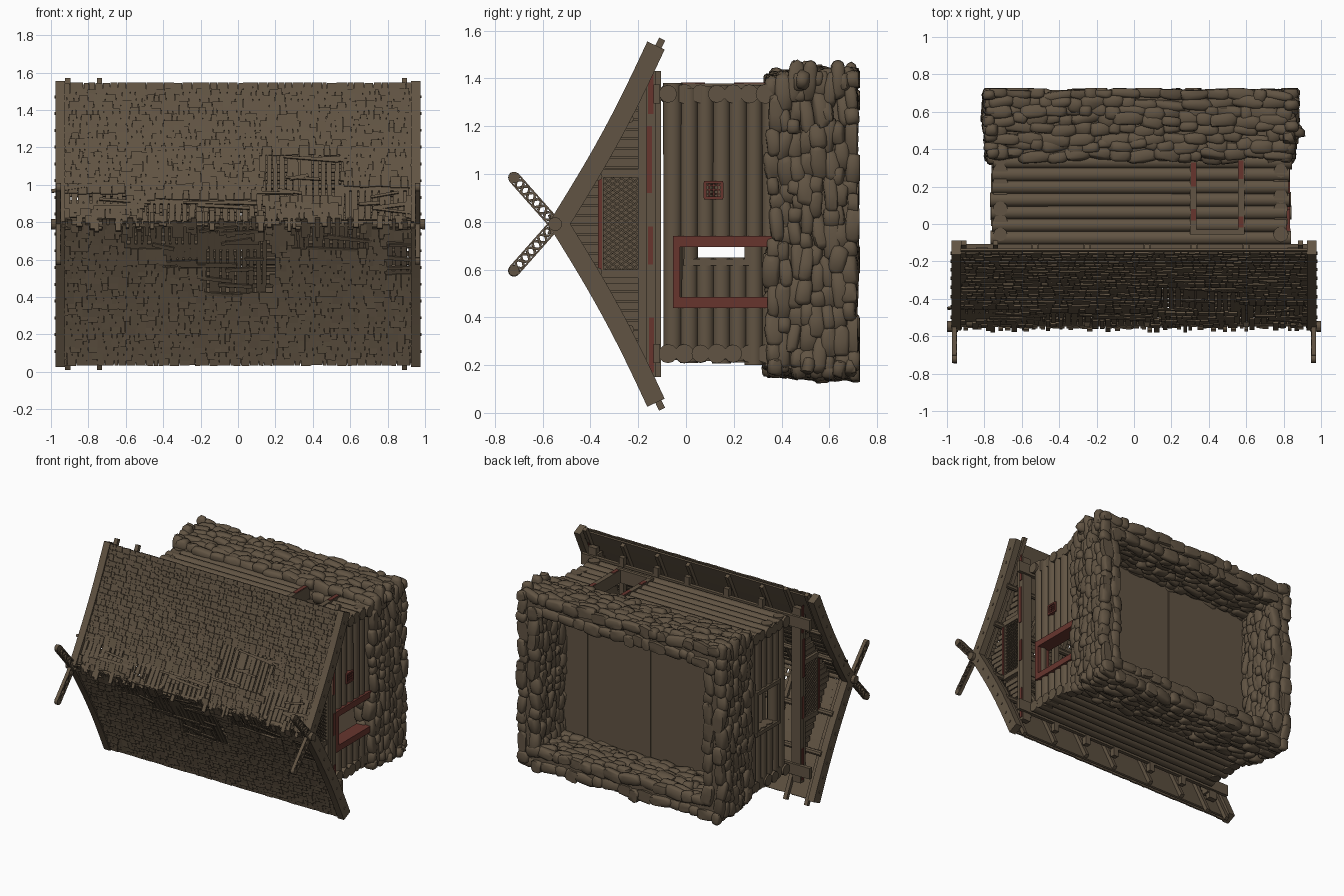
import bpy, bmesh, math, random
from mathutils import Vector as V, Matrix

if "Cube" in bpy.data.objects:
    bpy.data.objects.remove(bpy.data.objects["Cube"])
random.seed(4)
R = random.uniform
CZ, CX = 0.79, 0.035          # house centre line (the house lies on its side, roof towards -y)

def material(name, col):
    m = bpy.data.materials.new(name)
    m.diffuse_color = (*col, 1)
    m.use_nodes = True
    m.node_tree.nodes["Principled BSDF"].inputs["Base Color"].default_value = m.diffuse_color
    return m
BROWN = material("weathered_brown", (0.120, 0.088, 0.056))
RED = material("faded_red", (0.135, 0.036, 0.027))

def finish(bm, name, mat=BROWN, smooth=None):
    me = bpy.data.meshes.new(name)
    bm.to_mesh(me); bm.free()
    me.materials.append(mat)
    ob = bpy.data.objects.new(name, me)
    bpy.context.collection.objects.link(ob)
    if smooth:
        bpy.context.view_layer.objects.active = ob
        ob.select_set(True)
        bpy.ops.object.shade_smooth_by_angle(angle=math.radians(smooth))
        ob.select_set(False)

def box(bm, x0, x1, y0, y1, z0, z1):
    m = Matrix.Translation(((x0+x1)/2, (y0+y1)/2, (z0+z1)/2)) @ Matrix.Diagonal((x1-x0, y1-y0, z1-z0, 1))
    bmesh.ops.create_cube(bm, size=1, matrix=m)

def frame(p, q, n):
    d = (q-p).normalized(); s = d.cross(n).normalized(); n = s.cross(d)
    return Matrix((s, n, d)).transposed().to_4x4()

def beam(bm, p, q, w, h, n=V((1, 0, 0))):
    # bar from p to q, h thick along n and w across
    p, q = V(p), V(q)
    m = Matrix.Translation((p+q)/2) @ frame(p, q, V(n)) @ Matrix.Diagonal((w, h, (q-p).length, 1))
    bmesh.ops.create_cube(bm, size=1, matrix=m)

def log(bm, p, q, r, seg=12):
    p, q = V(p), V(q)
    n = V((0, 1, 0)) if abs((q-p).normalized().y) < 0.9 else V((1, 0, 0))
    m = Matrix.Translation((p+q)/2) @ frame(p, q, n)
    bmesh.ops.create_cone(bm, cap_ends=True, segments=seg, radius1=r*R(.93, 1.06), radius2=r*R(.93, 1.06),
                          depth=(q-p).length, matrix=m)

# ---- stone foundation: ring of lumpy stones around a solid core
bm = bmesh.new()
X0, X1, Z0, Z1 = CX-.80, CX+.80, CZ-.605, CZ+.605
T = .07
for a in ((X0, X1, Z0, Z0+T), (X0, X1, Z1-T, Z1), (X0, X0+T, Z0, Z1), (X1-T, X1, Z0, Z1)):
    box(bm, a[0], a[1], .37, .70, a[2], a[3])
finish(bm, "foundation_core")
bm = bmesh.new()
def stone(c, size):
    new = bmesh.ops.create_icosphere(bm, subdivisions=2, radius=1)["verts"]
    rot = Matrix.Rotation(R(-.2, .2), 3, 'Y') @ Matrix.Rotation(R(-.2, .2), 3, 'X') @ Matrix.Rotation(R(-.2, .2), 3, 'Z')
    for v in new:
        k = V([math.copysign(abs(a)**.55, a)*R(.88, 1.06)*s for a, s in zip(v.co, size)])
        v.co = c + rot @ k
        v.co.y = min(v.co.y, .722 + .006*math.sin(40*c.x+30*c.z))
rows = 8
for i in range(rows):
    y = .37 + i*.37/rows
    flare = .02*min(1, (y-.35)/.2)
    for inner in (0, 1):
        hx = .81-.07*inner + (0 if inner else flare) - .028
        hz = .615-.07*inner + (0 if inner else flare) - .028
        for axis, half, off in ((0, hx, hz), (2, hz, hx)):
            for sgn in (-1, 1):
                a = -half
                while a < half:
                    l = R(.05, .15)
                    c = V((CX, y+R(-.014, .014), CZ))
                    c[axis] += min(a+l/2, half)
                    c[2-axis] += sgn*(off+R(-.012, .01))
                    size = [0, R(.026, .042), 0]
                    size[axis] = l*.64; size[2-axis] = R(.034, .046)
                    stone(c, size)
                    a += l
finish(bm, "foundation_stones", smooth=50)

# ---- floor of three wide panels
bm = bmesh.new()
for a, b in ((-.73, .013), (.018, .528), (.533, .80)):
    box(bm, a, b, .36, .385, CZ-.57, CZ+.57)
finish(bm, "floor")

# ---- log walls with openings (start, end, ymin, ymax)
def wall(name, axis, pos, lo, hi, y0, openings):
    bm = bmesh.new()
    for i in range(7):
        y = y0 + i*.068
        parts = [(lo+R(-.015, .015), hi+R(-.015, .015))]
        for a, b, ya, yb in openings:
            if ya < y < yb:
                parts = [(parts[0][0], a), (b, parts[0][1])]
        for a, b in parts:
            p, q = V((pos, y, pos)), V((pos, y, pos))
            p[axis], q[axis] = a, b
            log(bm, p, q, .039)
    finish(bm, name, smooth=50)
XL, XR, ZB, ZT = -.715, .785, .248, 1.335
wall("log_wall_low", 0, ZB, -.76, .83, -.075, [])
wall("log_wall_high", 0, ZT, -.76, .83, -.075, [(.33, .56, -.03, .4)])
wall("log_wall_left", 2, XL, .215, 1.368, -.055, [(.65, .92, .02, .24)])
wall("log_wall_right", 2, XR, .215, 1.368, -.055, [(.47, .71, -.03, .4)])

# ---- door and window frames
bm = bmesh.new()
for a, b in ((.44, .485), (.695, .74)):
    box(bm, XR-.05, XR+.05, -.055, .36, a, b)
box(bm, XR-.05, XR+.052, -.055, -.025, .44, .74)
for z in (.9, .965):
    box(bm, XR, XR+.05, .075, .155, z-.006, z+.006)
for y in (.08, .15):
    box(bm, XR, XR+.05, y-.006, y+.006, .9, .965)
for i in range(3):
    box(bm, XR, XR+.042, .095+i*.018, .101+i*.018, .9, .965)
    box(bm, XR, XR+.044, .08, .15, .913+i*.018, .919+i*.018)
finish(bm, "end_door_and_vent_frames", RED)
bm = bmesh.new()
for a, b in ((.30, .335), (.555, .59)):
    box(bm, a, b, -.05, .36, ZT-.05, ZT+.044)
box(bm, .30, .59, -.055, -.03, ZT-.05, ZT+.046)
for z in (.63, .93):
    box(bm, XL-.05, XL+.04, -.01, .27, z-.013, z+.013)
for y in (.003, .257):
    box(bm, XL-.05, XL+.04, y-.012, y+.012, .62, .94)
finish(bm, "side_door_and_window_frames")
bm = bmesh.new()
for x, a, b in ((.318, .2, .33), (.572, .24, .34), (.572, -.02, .04), (.318, .02, .08)):
    box(bm, x-.014, x+.014, a, b, ZT+.042, ZT+.048)
finish(bm, "side_door_paint", RED)

# ---- roof surface: t from 0 at the ridge to 1 at the eave, s is the side
def P(x, t, s):
    return V((x, -.545+.405*(t+.045*math.sin(math.pi*t)), CZ+s*.745*t))
def N(t, s):
    d = P(0, t+.01, s)-P(0, t-.01, s)
    return V((0, -abs(d.z), s*d.y)).normalized()
HOLES = {1: ((.13, .55, .16, .52), (.55, .9, .05, .26), (-.5, .13, .04, .16), (-.95, -.6, .1, .24)),
         -1: ((-.18, .18, .08, .52), (-.38, -.18, .2, .33), (-.6, .1, 0, .16), (.3, .7, .03, .2), (.78, .93, .1, .34))}
def damaged(x, t, s):
    return any(a < x < b and c < t < d for a, b, c, d in HOLES[s]) or t < R(0, .07)

bm = bmesh.new()
for s in (1, -1):
    for i in range(22):
        t0 = i/22
        x = -.945
        while x < .93:
            w = min(R(.022, .06), .945-x)
            ta, tb = t0-.012+R(-.006, .006), min(t0+.055+R(-.009, .009), 1.005)
            if not damaged(x+w/2, t0+.02, s):
                n = N(t0+.02, s)
                beam(bm, P(x+w/2, max(ta, 0), s)+n*.007, P(x+w/2+R(-.001, .001), tb, s)+n*R(.015, .019), w-.002, .010, n)
            x += w
finish(bm, "roof_shingles")

# ---- exposed slats in the damaged patches
bm = bmesh.new()
for s in (1, -1):
    for a, b, c, d in HOLES[s]:
        x = a
        while x < b:
            beam(bm, P(x, c-.02, s), P(x+R(-.008, .008), d+.02, s), R(.024, .033), .008, N((c+d)/2, s))
            x += .036
        for k in range(max(3, int((d-c)*20))):
            t = R(c, d); xa = R(a-.05, b-.12); l = R(.1, .3)
            n = N(t, s)
            beam(bm, P(xa, t, s)+n*.012, P(min(xa+l, .94), max(t+R(-.04, .04), .01), s)+n*.016, R(.014, .024), .008, n)
finish(bm, "exposed_slats")

# ---- boarded deck under the shingles, open under the damaged patches
bm = bmesh.new()
for s in (1, -1):
    for i in range(38):
        x = -.925+i*.05
        for j in range(10):
            t = .05+j*.095
            if not (any(a < x < b and c < t+.047 < d for a, b, c, d in HOLES[s])):
                n = N(t+.05, s)
                beam(bm, P(x, t, s)-n*.004, P(x, t+.096, s)-n*.004, .0505, .012, n)
finish(bm, "roof_deck")

# ---- battens, rafters and ridge
bm = bmesh.new()
for s in (1, -1):
    for i in range(8):
        t = .05+i*.057
        n = N(t, s)
        beam(bm, P(-.94, t, s)-n*.012, P(.94, t, s)-n*.012, .026, .01, n)
    for i, x in enumerate((-.91, -.74, -.53, -.25, .07, .32, .6, .89)):
        end = 1.055 if i in (0, 1, 7) else .99
        for t0, t1 in ((-.03, .5), (.5, end)):
            beam(bm, P(x, t0, s)-N(.5, s)*.024, P(x, t1, s)-N(.5, s)*.024, .028, .028, N(.5, s))
    for t in (.3, .62):
        log(bm, P(-.94, t, s)-N(t, s)*.045, P(.94, t, s)-N(t, s)*.045, .02, 8)
for k in range(52):   # broken stubs along the ridge
    x = -.93+k*.0365+R(-.012, .012)
    s = random.choice((-1, 1))
    beam(bm, P(x, -.06*R(.1, 1.0), s)+N(.1, s)*.004, P(x, R(.05, .1), s)+N(.1, s)*.008, R(.016, .034), .012, N(.1, s))
log(bm, (-.96, -.528, CZ), (.96, -.528, CZ), .02, 12)
for x in (-.97, .97):
    log(bm, (x-.03, -.548, CZ), (x+.03, -.548, CZ), .028, 14)
finish(bm, "roof_frame")

# ---- plates and tie beams on top of the walls
bm = bmesh.new()
for z in (ZB, ZT):
    box(bm, -.93, .93, -.135, -.108, z-.04, z+.04)
for x in (-.53, -.25, .07, .32, .6):
    box(bm, x-.02, x+.02, -.14, -.105, .15, 1.43)
finish(bm, "wall_plates")

# ---- gables, both ends: boards, lattice, frame, painted strips
g, lat, paint = bmesh.new(), bmesh.new(), bmesh.new()
for e, gx in ((-1, -.80), (1, .84)):
    def gb(bm_, d0, d1, *r):
        a, b = gx+e*d0, gx+e*d1
        box(bm_, min(a, b), max(a, b), *r)
    z = CZ-.6
    while z < CZ+.6:
        top = P(0, abs(z+.019-CZ)/.745, 1).y+.03
        if top < -.14:
            gb(g, -.035, -.015, top, -.13, z, z+.0401)     # backing
            if not (.57 < z+.02 < 1.01):
                gb(g, -.015, R(0, .008), top, -.13, z, z+.034)
            else:
                gb(g, -.015, R(.006, .012), top, -.36, z, z+.034)
        z += .04
    gb(g, -.02, .03, -.2, -.165, CZ-.57, CZ+.57)       # cross boards
    gb(g, -.02, .045, -.165, -.125, CZ-.64, CZ+.64)
    gb(g, -.01, .025, -.365, -.345, .57, 1.02)
    for a in (.565, .985):
        gb(g, -.01, .025, -.36, -.19, a, a+.035)
    for i in range(24):                                 # crossed lattice bars
        for k in (1, -1):
            z0 = .5+i*.024; z1 = z0+.1
            za, zb = max(z0, .6), min(z1, .985)
            if zb-za > .015:
                ya, yb = [(-.27+k*(-.075+.15*(q-z0)/.1)) for q in (za, zb)]
                xx = gx+e*(.008 if k > 0 else .015)
                beam(lat, (xx, ya, za), (xx, yb, zb), .007, .007)
    for a, b, y in ((.17, .40, -.145), (.62, .78, -.15), (.92, 1.2, -.155), (1.25, 1.45, -.148)):
        gb(paint, .045, .05, y-.01, y+.012, a, b)
    gb(paint, .025, .03, -.368, -.352, .6, .98)
finish(g, "gable_boards"); finish(lat, "gable_lattice"); finish(paint, "gable_paint", RED)

# ---- curved bargeboards and crossed carved finials
bm, fin = bmesh.new(), bmesh.new()
for x in (-.95, .95):
    for s in (1, -1):
        rings = []
        for i in range(13):
            t = i/12*1.01
            p, n = P(x, t, s), N(t, s)
            rings.append([bm.verts.new(p+n*a+V((dx, 0, 0))) for a, dx in ((.028, -.025), (.028, .025), (-.052, .025), (-.052, -.025))])
        for a, b in zip(rings, rings[1:]):
            for j in range(4):
                bm.faces.new((a[j], a[(j+1) % 4], b[(j+1) % 4], b[j]))
        bm.faces.new(rings[0]); bm.faces.new(rings[-1])
        for i in range(8):                              # pegs on the board
            c = P(x, .08+i*.12, s)-N(.08+i*.12, s)*.012
            log(bm, c-V((.03, 0, 0)), c+V((.03, 0, 0)), .009, 6)
        # finial: two braided strands between slim rails, with a rounded head
        a, b = V((x+math.copysign(.01, x), -.53, CZ-s*.02)), V((x+math.copysign(.01, x), -.72, CZ+s*.195))
        d = (b-a).normalized(); side = V((0, -d.z, d.y))
        for k in (1, -1):
            pts = [a+(b-a)*(j/32)+side*k*.021*math.cos(j*math.pi/4)+V((k*.005, 0, 0)) for j in range(33)]
            for p, q in zip(pts, pts[1:]):
                beam(fin, p, q, .011, .018)
            beam(fin, a+side*k*.022, b+side*k*.022, .007, .024)
        log(fin, b-V((.013, 0, 0)), b+V((.013, 0, 0)), .024, 14)
bmesh.ops.recalc_face_normals(bm, faces=bm.faces)
finish(bm, "bargeboards", smooth=30); finish(fin, "crossed_finials")
